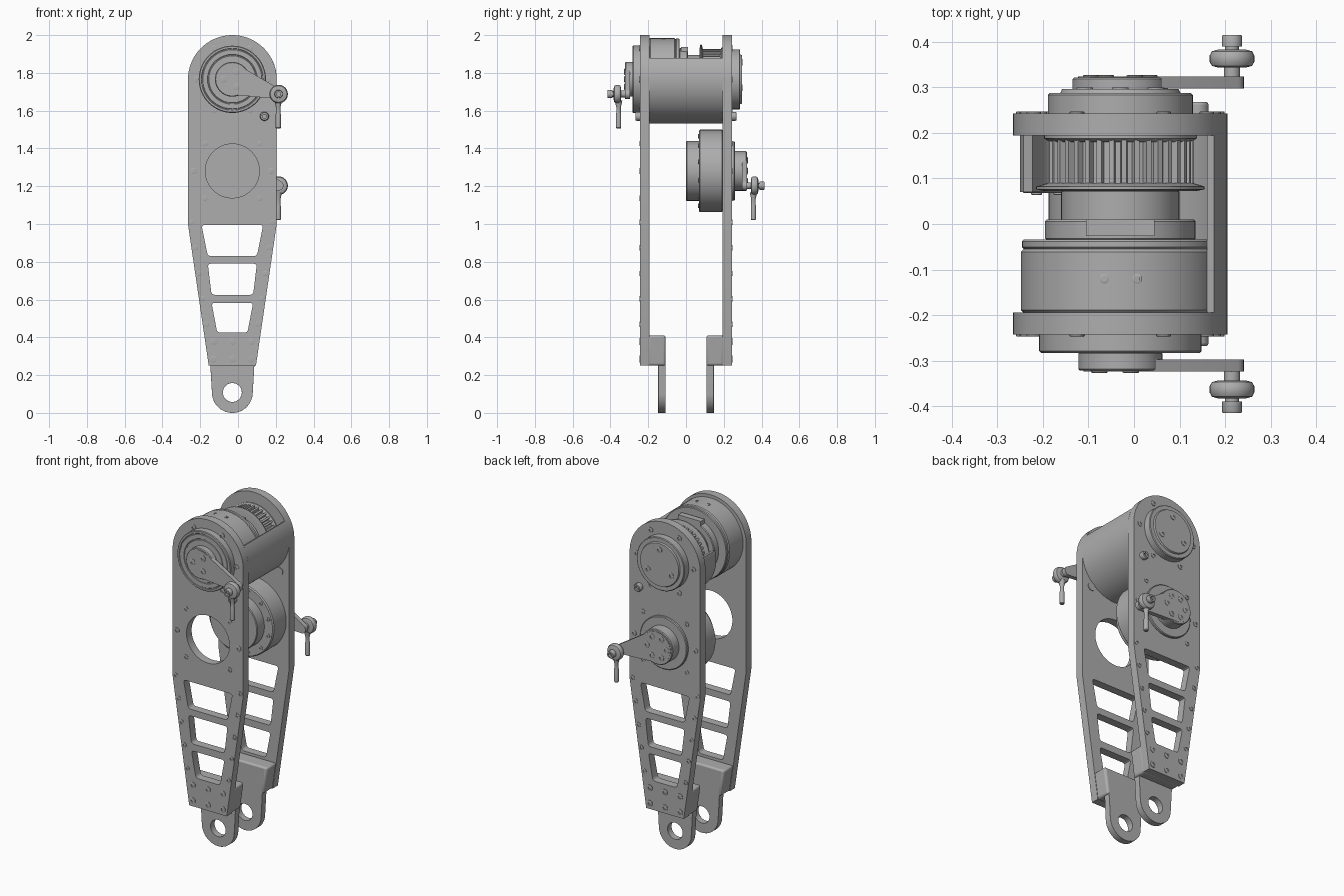
import bpy, bmesh, math
from mathutils import Matrix, Vector
from mathutils.geometry import convex_hull_2d

cube = bpy.data.objects.get("Cube")
if cube:
    bpy.data.objects.remove(cube)

grey = bpy.data.materials.new("machined grey")
grey.use_nodes = True
grey.diffuse_color = (0.42, 0.42, 0.42, 1)
grey.node_tree.nodes["Principled BSDF"].inputs["Base Color"].default_value = (0.42, 0.42, 0.42, 1)

CX = -0.03            # centre line of the leg
TOP, LOW = 1.766, 1.281   # heights of the two drive axes
parts = []


def finish(name, mesh):
    ob = bpy.data.objects.new(name, mesh)
    bpy.context.collection.objects.link(ob)
    mesh.materials.clear()
    mesh.materials.append(grey)
    parts.append(ob)
    return ob


def circle(x, z, r, n=48, a0=0, a1=360):
    full = abs(a1 - a0) == 360
    steps = n if full else n + 1
    return [(x + r * math.cos(math.radians(a0 + (a1 - a0) * i / n)),
             z + r * math.sin(math.radians(a0 + (a1 - a0) * i / n))) for i in range(steps)]


def hull(points):
    return [points[i] for i in convex_hull_2d([Vector(p) for p in points])]


def rounded(corners, r=0.018, n=4):
    """Replace each corner by a short curve."""
    out = []
    for i, c in enumerate(corners):
        c = Vector(c)
        a = c + (Vector(corners[i - 1]) - c).normalized() * r
        b = c + (Vector(corners[(i + 1) % len(corners)]) - c).normalized() * r
        for k in range(n + 1):
            t = k / n
            out.append(tuple(a * (1 - t) ** 2 + c * 2 * t * (1 - t) + b * t * t))
    return out


def prism(name, outline, y0, y1, holes=()):
    """Extrude an x-z outline with holes along y."""
    cu = bpy.data.curves.new(name, 'CURVE')
    cu.dimensions, cu.fill_mode = '2D', 'BOTH'
    cu.extrude = abs(y1 - y0) / 2
    for loop in [outline, *holes]:
        sp = cu.splines.new('POLY')
        sp.points.add(len(loop) - 1)
        for p, q in zip(sp.points, loop):
            p.co = (q[0], q[1], 0, 1)
        sp.use_cyclic_u = True
    tmp = bpy.data.objects.new(name, cu)
    bpy.context.collection.objects.link(tmp)
    bpy.context.view_layer.update()
    mesh = bpy.data.meshes.new_from_object(tmp.evaluated_get(bpy.context.evaluated_depsgraph_get()))
    bpy.data.objects.remove(tmp)
    mesh.transform(Matrix.Translation((0, (y0 + y1) / 2, 0)) @ Matrix.Rotation(math.pi / 2, 4, 'X'))
    bm = bmesh.new()
    bm.from_mesh(mesh)
    bmesh.ops.remove_doubles(bm, verts=bm.verts, dist=1e-5)
    bmesh.ops.recalc_face_normals(bm, faces=bm.faces)
    bm.to_mesh(mesh)
    bm.free()
    return finish(name, mesh)


def lathe(name, profile, centre, axis='Y', n=48):
    """Turn (distance along axis, radius) points round an axis."""
    bm = bmesh.new()
    rings = []
    for h, r in profile:
        ring = []
        for i in range(n):
            a = 2 * math.pi * i / n
            u, v = r * math.cos(a), r * math.sin(a)
            ring.append(bm.verts.new((u, h, v) if axis == 'Y' else (u, v, h)))
        rings.append(ring)
    for a, b in zip(rings, rings[1:]):
        for i in range(n):
            bm.faces.new((a[i], a[(i + 1) % n], b[(i + 1) % n], b[i]))
    bm.faces.new(rings[0])
    bm.faces.new(rings[-1])
    bmesh.ops.recalc_face_normals(bm, faces=bm.faces)
    mesh = bpy.data.meshes.new(name)
    bm.to_mesh(mesh)
    bm.free()
    mesh.transform(Matrix.Translation(centre))
    return finish(name, mesh)


def disc(name, z, y0, y1, r, bevel=0.004):
    b = bevel if y1 > y0 else -bevel
    return lathe(name, [(y0, r - bevel), (y0 + b, r), (y1 - b, r), (y1, r - bevel)], (CX, 0, z))


def screw(name, x, y, z, s, r=0.014, axis='Y'):
    """Low screw head with a socket, facing along s."""
    p = [(-0.01, r), (0.003, r), (0.004, r * 0.8), (0.004, r * 0.5), (-0.003, r * 0.5)]
    return lathe(name, [(h * s, q) for h, q in p], (x, y, z), axis, 12)


def screw_ring(name, y, z, s, r, count, phase=0, size=0.014):
    for x, h in circle(CX, z, r, count, phase, phase + 360):
        screw(name, x, y, h, s, size)


def trapezoid(z1, half1, z0, half0):
    return rounded([(CX - half1, z1), (CX + half1, z1), (CX + half0, z0), (CX - half0, z0)])


# Side plates with windows, foot blocks and eyes
plate = hull(circle(CX, TOP - 0.001, 0.235, 72)
             + [(CX + s * w, z) for s in (-1, 1) for w, z in ((0.235, 1.0), (0.125, 0.25))])
windows = [trapezoid(0.995, 0.163, 0.83, 0.13), trapezoid(0.79, 0.13, 0.625, 0.11),
           trapezoid(0.583, 0.11, 0.425, 0.08)]
eye = hull(circle(CX, 0.108, 0.108, 64) + [(CX - 0.117, 0.26), (CX + 0.117, 0.26)])
block = [(CX - 0.125, 0.25), (CX + 0.125, 0.25), (CX + 0.148, 0.41), (CX - 0.148, 0.41)]
for s, side in ((-1, "front"), (1, "back")):
    holes = windows + ([circle(CX, LOW, 0.143)] if s < 0 else [])
    prism(side + "_plate", plate, s * 0.194, s * 0.243, holes)
    ob = prism(side + "_foot_block", block, s * 0.108, s * 0.2)
    bev = ob.modifiers.new("bevel", 'BEVEL')
    bev.width, bev.segments, bev.limit_method = 0.012, 3, 'ANGLE'
    ob = prism(side + "_foot_eye", eye, s * 0.108, s * 0.147, [circle(CX, 0.108, 0.05)])
    bev = ob.modifiers.new("bevel", 'BEVEL')
    bev.width, bev.segments, bev.limit_method = 0.006, 2, 'ANGLE'
    # Screws along the tapered edges and over the foot block
    y = s * 0.243
    for z, w in ((1.01, 0.215), (0.875, 0.195), (0.738, 0.175), (0.605, 0.157), (0.47, 0.137)):
        for m in (-1, 1):
            screw(side + "_edge_screw", CX + m * w, y, z, s)
    for dx in (-0.1, 0, 0.1):
        for z in (0.285, 0.378):
            screw(side + "_foot_screw", CX + dx, y, z, s, 0.018)
    # Screws holding the drives, and the stop pin
    screw_ring(side + "_upper_screw", y, TOP, s, 0.19, 6, 0, 0.016)
    screw_ring(side + "_lower_screw", y, LOW, s, 0.205, 4, 45)
    screw_ring(side + "_lower_screw", y, LOW, s, 0.205, 2, 0, 0.016)
    lathe(side + "_stop_pin", [(s * 0.19, 0.024), (s * 0.262, 0.024), (s * 0.268, 0.02),
                               (s * 0.268, 0.011), (s * 0.255, 0.011)], (0.14, 0, 1.57), n=20)

# Upper drive: motor can, stepped hub and toothed pulley
disc("upper_motor_can", TOP, -0.195, -0.055, 0.218, 0.006)
disc("upper_motor_lid", TOP, -0.055, -0.034, 0.216)
disc("upper_hub_flange", TOP, -0.036, 0.01, 0.165)
disc("upper_hub", TOP, 0.0, 0.075, 0.13)
box = prism("hub_connector", [(-0.105, 1.87), (0.045, 1.87), (0.045, 1.938), (-0.105, 1.938)], -0.026, 0.01)
for x in (-0.065, 0.007):
    screw("can_screw", x, -0.12, TOP + 0.213, 1, 0.011, 'Z')
lathe("pulley_inner_flange", [(0.072, 0.165), (0.076, 0.185), (0.082, 0.185), (0.09, 0.16)], (CX, 0, TOP))
lathe("pulley_outer_flange", [(0.18, 0.155), (0.188, 0.168), (0.196, 0.168)], (CX, 0, TOP))
teeth = 36
gear = []
for i in range(teeth):
    for f, r in ((0, 0.146), (0.4, 0.146), (0.5, 0.161), (0.9, 0.161)):
        a = 2 * math.pi * (i + f) / teeth
        gear.append((CX + r * math.cos(a), TOP + r * math.sin(a)))
prism("pulley_teeth", gear, 0.085, 0.185)

# Curved guards round the upper drive
def guard(name, a0, a1, inner, outer, y0, y1):
    prism(name, circle(CX, TOP, outer, 48, a0, a1) + circle(CX, TOP, inner, 48, a1, a0), y0, y1)


guard("side_guard", 29, -100, 0.217, 0.235, -0.196, 0.196)
guard("belt_guard", 165, 265, 0.2, 0.22, 0.07, 0.196)

# Outer covers of the upper drive
lathe("front_cover", [(-0.24, 0.178), (-0.279, 0.178), (-0.283, 0.174), (-0.283, 0.164),
                      (-0.28, 0.162), (-0.28, 0.158), (-0.283, 0.156), (-0.283, 0.132),
                      (-0.28, 0.13), (-0.28, 0.126), (-0.283, 0.124)], (CX, 0, TOP), n=64)
lathe("back_cover", [(0.24, 0.159), (0.283, 0.159), (0.287, 0.155), (0.287, 0.132),
                     (0.296, 0.128)], (CX, 0, TOP), n=64)
screw_ring("back_cover_screw", 0.296, TOP, 1, 0.09, 3, 90, 0.018)

# Lower drive
disc("lower_motor_cap", LOW, 0.0, 0.075, 0.158)
disc("lower_motor_can", LOW, 0.068, 0.196, 0.218, 0.006)
screw_ring("lower_can_screw", 0.068, LOW, -1, 0.19, 12, 15, 0.012)
disc("lower_cover", LOW, 0.24, 0.259, 0.157)


# Crank arms with rod ends
def crank(side, s, z, hub_r, y_base, screws, screw_r):
    tip_x, tip_z = 0.215, z - 0.078
    disc(side + "_crank_hub", z, s * y_base, s * 0.322, hub_r)
    prism(side + "_crank_arm", hull(circle(CX, z, hub_r * 0.88) + circle(tip_x, tip_z, 0.026, 24)),
          s * 0.297, s * 0.324)
    screw_ring(side + "_crank_screw", s * 0.323, z, s, screw_r, screws, 60, 0.018)
    at = (tip_x, 0, tip_z)
    lathe(side + "_spacer", [(s * 0.32, 0.018), (s * 0.35, 0.018)], at, n=24)
    lathe(side + "_rod_eye", [(s * 0.343, 0.03), (s * 0.347, 0.044), (s * 0.356, 0.049),
                              (s * 0.37, 0.049), (s * 0.379, 0.044), (s * 0.383, 0.03)], at, n=32)
    lathe(side + "_bolt", [(s * 0.38, 0.015), (s * 0.389, 0.015), (s * 0.389, 0.022), (s * 0.411, 0.022),
                           (s * 0.415, 0.02), (s * 0.415, 0.011), (s * 0.4, 0.011)], at, n=24)
    lathe(side + "_rod", [(-0.182, 0.011), (-0.178, 0.014), (-0.11, 0.014), (-0.1, 0.012),
                          (-0.07, 0.012), (-0.035, 0.02)], (0.213, s * 0.357, tip_z), 'Z', 20)


crank("front", -1, TOP, 0.092, 0.28, 3, 0.046)
crank("back", 1, LOW, 0.105, 0.255, 6, 0.064)

# Smooth the turned surfaces and keep hard edges
bpy.ops.object.select_all(action='DESELECT')
for ob in parts:
    ob.select_set(True)
bpy.context.view_layer.objects.active = parts[0]
bpy.ops.object.shade_smooth_by_angle(angle=math.radians(30))
